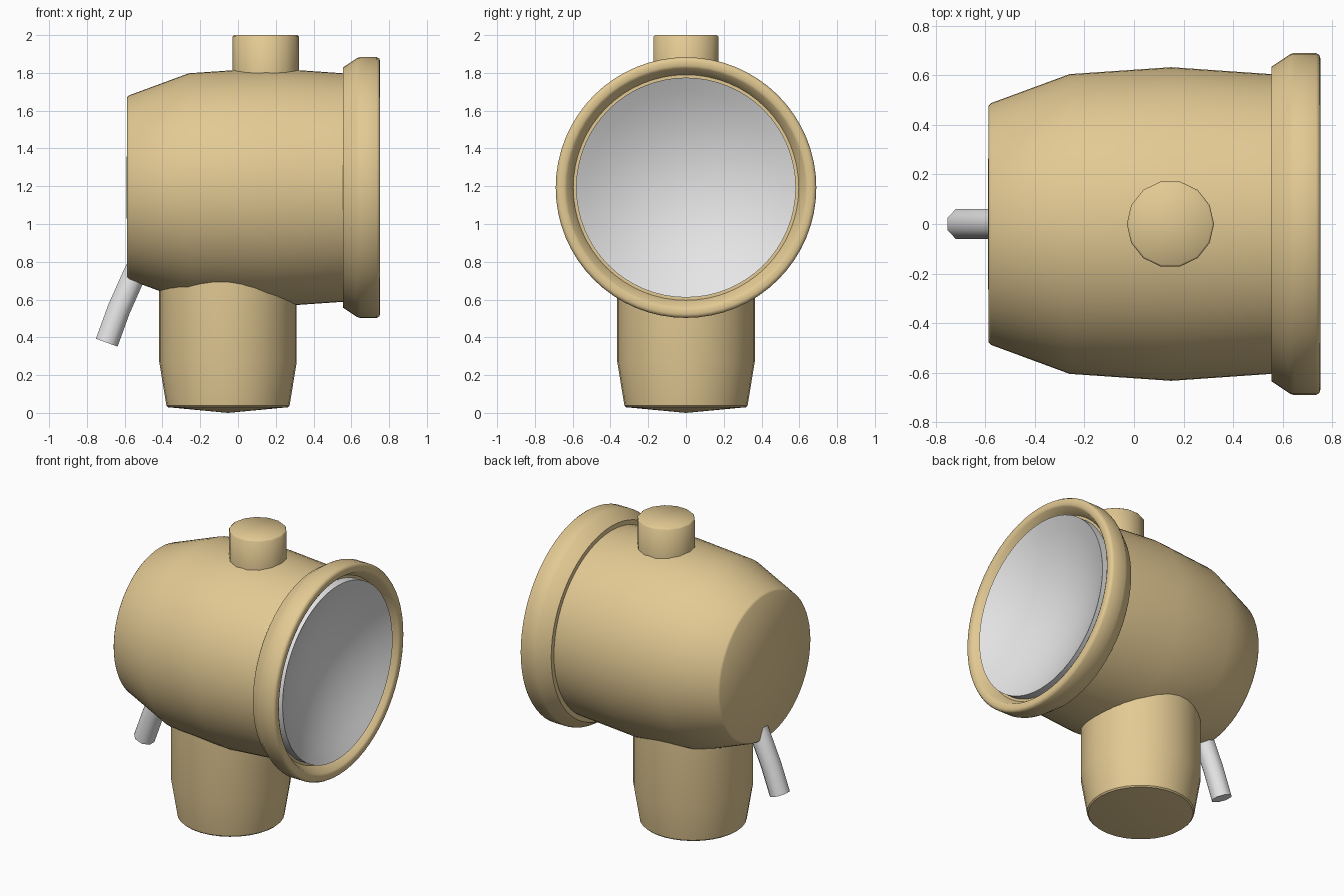
import bpy, bmesh, math
from mathutils import Vector, Matrix

if "Cube" in bpy.data.objects:
    bpy.data.objects.remove(bpy.data.objects["Cube"])

def material(name, rgb):
    m = bpy.data.materials.new(name)
    m.diffuse_color = (*rgb, 1)
    m.use_nodes = True
    m.node_tree.nodes["Principled BSDF"].inputs["Base Color"].default_value = m.diffuse_color
    return m

TAN = material("tan paint", (0.77, 0.59, 0.295))
GREY = material("light grey metal", (0.80, 0.80, 0.81))

def finish(name, bm, mat, angle=30):
    me = bpy.data.meshes.new(name)
    bm.to_mesh(me)
    bm.free()
    me.materials.append(mat)
    ob = bpy.data.objects.new(name, me)
    bpy.context.collection.objects.link(ob)
    bpy.ops.object.select_all(action='DESELECT')
    ob.select_set(True)
    bpy.context.view_layer.objects.active = ob
    bpy.ops.object.shade_smooth_by_angle(angle=math.radians(angle))
    return ob

def lathe(name, profile, centre, mat, sides, along_x=False, angle=30, flip=False):
    """Spin (radius, height) points about z, or about x when along_x is set."""
    bm = bmesh.new()
    vs = [bm.verts.new((r, 0, h)) for r, h in profile]
    es = [bm.edges.new(p) for p in zip(vs, vs[1:])]
    bmesh.ops.spin(bm, geom=vs + es, cent=(0, 0, 0), axis=(0, 0, 1),
                   angle=2 * math.pi, steps=sides, use_merge=True)
    bmesh.ops.remove_doubles(bm, verts=bm.verts, dist=1e-4)
    bmesh.ops.recalc_face_normals(bm, faces=bm.faces)
    # orient by the first ring of faces: its normals point along -axis unless flipped
    first = min(bm.faces, key=lambda f: (f.calc_center_median() - Vector((0, 0, profile[0][1]))).length)
    if (first.normal.z > 0) != flip:
        bmesh.ops.reverse_faces(bm, faces=bm.faces)
    rot = Matrix.Rotation(math.pi / 2, 4, 'Y') if along_x else Matrix()
    bm.transform(Matrix.Translation(centre) @ rot)
    return finish(name, bm, mat, angle)

def tube(name, path, radius, mat, sides):
    """Tube swept along a path in the xz plane."""
    bm = bmesh.new()
    pts = [Vector((x, 0, z)) for x, z in path]
    rings = []
    for i, p in enumerate(pts):
        d = (pts[min(i + 1, len(pts) - 1)] - pts[max(i - 1, 0)]).normalized()
        u, v = Vector((0, 1, 0)), d.cross(Vector((0, 1, 0)))
        rings.append([bm.verts.new(p + radius * (u * math.cos(a) + v * math.sin(a)))
                      for a in (2 * math.pi * (k + 0.5) / sides for k in range(sides))])
    for a, b in zip(rings, rings[1:]):
        for k in range(sides):
            j = (k + 1) % sides
            bm.faces.new((a[k], a[j], b[j], b[k]))
    bm.faces.new(rings[0])
    bm.faces.new(rings[-1])
    bmesh.ops.recalc_face_normals(bm, faces=bm.faces)
    return finish(name, bm, mat, 50)

AXIS = (0, 0, 1.193)

# Barrel housing with flared rim and a groove around the dish
lathe("lamp_housing",
      [(0, -0.59), (0.478, -0.587), (0.488, -0.577), (0.605, -0.26), (0.633, 0.15),
       (0.605, 0.555), (0.635, 0.555), (0.685, 0.63), (0.69, 0.645), (0.69, 0.735),
       (0.682, 0.748), (0.67, 0.752), (0.645, 0.752), (0.632, 0.745), (0.597, 0.68),
       (0.575, 0.68)],
      AXIS, TAN, 64, along_x=True, angle=50)

# Concave reflector dish with a short outer wall
R, DEPTH, FRONT = 0.582, 0.17, 0.738
lathe("reflector_dish",
      [(R * i / 8, FRONT - DEPTH * (1 - (i / 8) ** 2)) for i in range(9)] + [(R, 0.68)],
      AXIS, GREY, 64, along_x=True, angle=40, flip=True)

# Neck stand with tapered foot
lathe("neck_stand",
      [(0, 0), (0.318, 0.03), (0.326, 0.038), (0.364, 0.27), (0.364, 0.75)],
      (-0.053, 0, 0), TAN, 32)

# Top knob
lathe("top_knob",
      [(0, 2.0), (0.168, 2.0), (0.176, 1.992), (0.176, 1.78)],
      (0.147, 0, 0), TAN, 14, angle=50, flip=True)

# Bent cable pipe at the back
tube("cable_pipe", [(-0.695, 0.372), (-0.63, 0.55), (-0.55, 0.73), (-0.5, 0.83)],
     0.066, GREY, 8)
